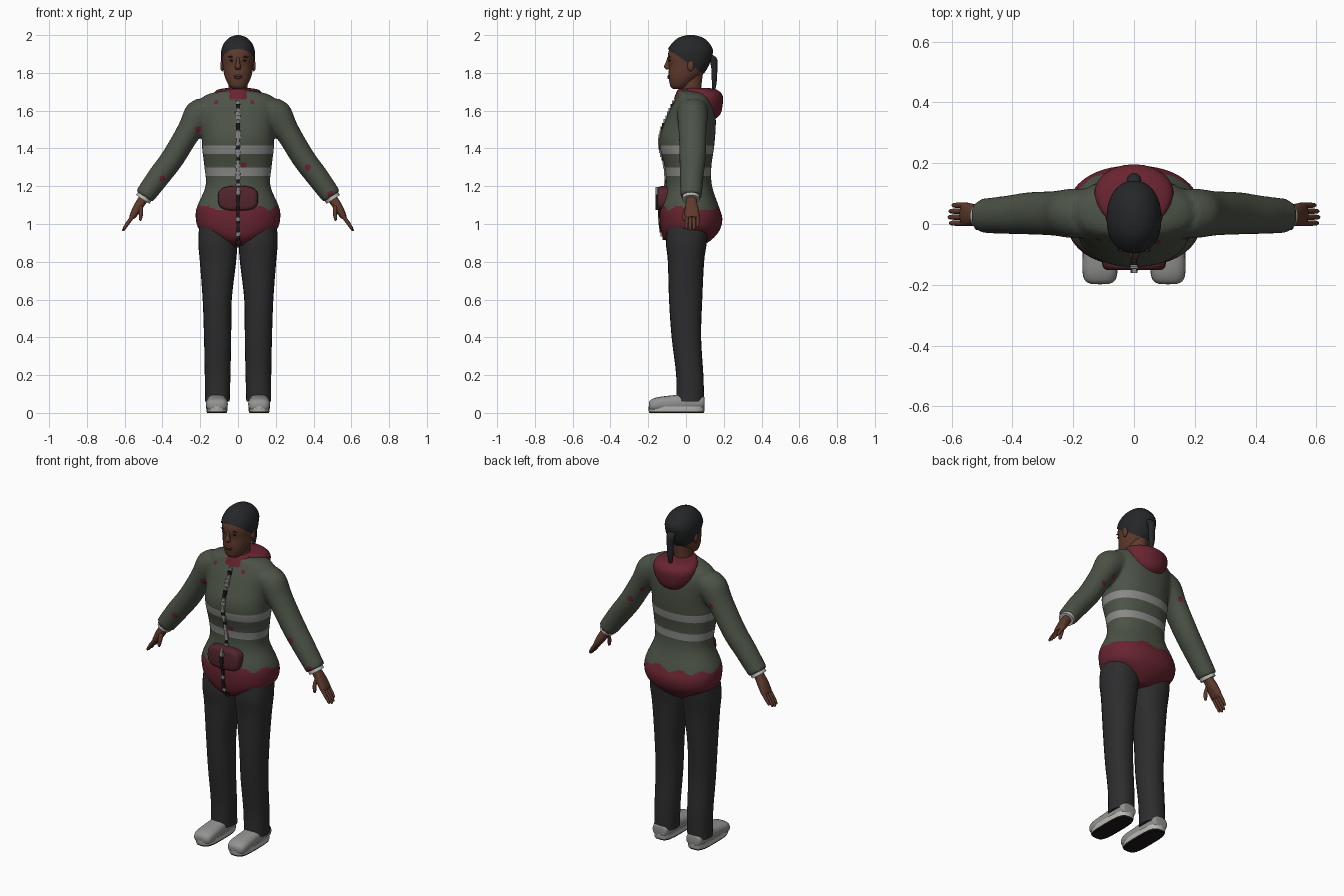
import bpy, bmesh, math, random
from mathutils import Vector
from mathutils.bvhtree import BVHTree

random.seed(4)
X, Y, Z = Vector((1, 0, 0)), Vector((0, 1, 0)), Vector((0, 0, 1))
ARM_U = Vector((0.83, 0, 0.56))


def mat(name, r, g, b):
    m = bpy.data.materials.new(name)
    m.diffuse_color = (r, g, b, 1)
    return m


GREEN = mat("jacket green", 0.072, 0.086, 0.062)
RED = mat("lining red", 0.14, 0.018, 0.03)
POUCH = mat("pouch dark red", 0.085, 0.019, 0.026)
STRIPE = mat("reflective grey", 0.25, 0.25, 0.24)
BLACK = mat("trouser black", 0.026, 0.026, 0.028)
HAIR = mat("hair black", 0.019, 0.02, 0.022)
SKIN = mat("skin brown", 0.115, 0.043, 0.026)
SHOE = mat("shoe grey", 0.29, 0.29, 0.285)
SOLE = mat("sole white", 0.5, 0.5, 0.47)
DARK = mat("feature dark", 0.012, 0.009, 0.009)


def add_loft(bm, rings, u=X, v=Y, power=2.0, seg=24, sub=4, mirror=False):
    """Closed skin through rings (x, y, z, radius_u, radius_v), smoothly interpolated."""
    pts = []
    n = len(rings)
    for i in range(n - 1):
        p0, p1, p2, p3 = (rings[min(max(i + k, 0), n - 1)] for k in (-1, 0, 1, 2))
        for s in range(sub):
            t = s / sub
            pts.append([0.5 * (2 * b + (c - a) * t + (2 * a - 5 * b + 4 * c - d) * t * t
                        + (3 * b - a - 3 * c + d) * t ** 3) for a, b, c, d in zip(p0, p1, p2, p3)])
    pts.append(rings[-1])
    for side in ((1, -1) if mirror else (1,)):
        loops = []
        for x, y, z, ra, rb in pts:
            loop = []
            for k in range(seg):
                a = 2 * math.pi * k / seg
                c, s = math.cos(a), math.sin(a)
                q = Vector((x, y, z)) + u * ra * math.copysign(abs(c) ** (2 / power), c) \
                    + v * rb * math.copysign(abs(s) ** (2 / power), s)
                loop.append(bm.verts.new((q.x * side, q.y, q.z)))
            loops.append(loop)
        for l0, l1 in zip(loops, loops[1:]):
            for k in range(seg):
                j = (k + 1) % seg
                bm.faces.new((l0[k], l0[j], l1[j], l1[k]))
        bm.faces.new(loops[0])
        bm.faces.new(loops[-1])


def finish(bm, name, mats, rule=None, angle=50):
    bmesh.ops.recalc_face_normals(bm, faces=bm.faces[:])
    for f in bm.faces:
        if rule:
            f.material_index = rule(f)
    me = bpy.data.meshes.new(name)
    bm.to_mesh(me)
    bm.free()
    for m in mats:
        me.materials.append(m)
    ob = bpy.data.objects.new(name, me)
    bpy.context.collection.objects.link(ob)
    bpy.ops.object.select_all(action='DESELECT')
    ob.select_set(True)
    bpy.context.view_layer.objects.active = ob
    bpy.ops.object.shade_smooth_by_angle(angle=math.radians(angle))
    return ob


def loft(name, rings, mats, rule=None, **kw):
    bm = bmesh.new()
    add_loft(bm, rings, **kw)
    return finish(bm, name, mats, rule)


def body(table):
    """Turn (z, half width, front y, back y) rows into rings."""
    return [(0, (f + b) / 2, z, w, (b - f) / 2) for z, w, f, b in table]


# jacket: torso and sleeves fused into one skin
bm = bmesh.new()
add_loft(bm, body([
    (0.885, 0.06, -0.07, 0.09), (0.92, 0.13, -0.115, 0.14), (0.97, 0.205, -0.133, 0.18),
    (1.03, 0.224, -0.14, 0.193), (1.09, 0.218, -0.136, 0.175), (1.2, 0.172, -0.108, 0.138),
    (1.3, 0.178, -0.112, 0.134), (1.4, 0.19, -0.138, 0.148), (1.47, 0.19, -0.138, 0.155),
    (1.55, 0.195, -0.108, 0.158), (1.62, 0.205, -0.078, 0.15), (1.665, 0.195, -0.055, 0.13),
    (1.69, 0.15, -0.045, 0.115), (1.705, 0.08, -0.04, 0.09)]), power=2.25, seg=40)
add_loft(bm, [(0.14, 0.035, 1.615, 0.09, 0.08), (0.2, 0.035, 1.575, 0.088, 0.082),
              (0.26, 0.035, 1.49, 0.066, 0.074), (0.345, 0.035, 1.35, 0.062, 0.07),
              (0.42, 0.03, 1.25, 0.06, 0.063), (0.497, 0.027, 1.145, 0.053, 0.057)],
         u=ARM_U, mirror=True)
jacket = finish(bm, "jacket", [GREEN])
rm = jacket.modifiers.new("fuse", 'REMESH')
rm.mode = 'VOXEL'
rm.voxel_size = 0.01
sm = jacket.modifiers.new("soften", 'SMOOTH')
sm.factor, sm.iterations = 0.5, 5
bm = bmesh.new()
bm.from_object(jacket, bpy.context.evaluated_depsgraph_get())
bpy.data.objects.remove(jacket)
for z in (1.255, 1.298, 1.37, 1.415):
    bmesh.ops.bisect_plane(bm, geom=bm.verts[:] + bm.edges[:] + bm.faces[:],
                           plane_co=(0, 0, z), plane_no=Z)
specks = [Vector(p) for p in ((-0.21, -0.03, 1.5), (0.22, 0.1, 1.47), (-0.4, -0.03, 1.24),
          (0.37, -0.03, 1.3), (0.49, -0.02, 1.16), (-0.12, -0.06, 1.65), (0.08, -0.07, 1.65),
          (0.03, -0.12, 1.31), (-0.24, 0.1, 1.5), (0.3, 0.1, 1.4))]


def jacket_color(f):
    c = f.calc_center_median()
    if abs(c.x) < 0.3 and c.z < 1.085 + 0.012 * math.sin(c.x * 45 + c.y * 30):
        return 1
    if abs(c.x) < 0.215 and (1.255 < c.z < 1.298 or 1.37 < c.z < 1.415):
        return 2
    return 1 if any((c - s).length < 0.018 for s in specks) else 0


jacket_tree = BVHTree.FromBMesh(bm)
finish(bm, "jacket", [GREEN, RED, STRIPE], jacket_color)


def front_y(tree, x, z):
    hit = tree.ray_cast(Vector((x, -1, z)), Y)[0]
    return hit.y if hit else -0.08


# hood folded on the back, collar, front pouch
loft("hood", [(0, 0.115, 1.55, 0.04, 0.03), (0, 0.115, 1.58, 0.085, 0.066),
              (0, 0.112, 1.63, 0.12, 0.082), (0, 0.1, 1.68, 0.13, 0.094),
              (0, 0.075, 1.71, 0.11, 0.09), (0, 0.06, 1.72, 0.06, 0.06)], [RED])
loft("collar", [(0, 0.02, 1.66, 0.1, 0.085), (0, 0.02, 1.7, 0.078, 0.07),
                (0, 0.02, 1.714, 0.066, 0.06)], [RED])
loft("pouch", [(0, -0.152, 1.135, 0.085, 0.045), (0, -0.145, 1.135, 0.1, 0.06),
               (0, -0.12, 1.135, 0.106, 0.066), (0, -0.05, 1.135, 0.106, 0.066)],
     [POUCH], u=X, v=Z, power=3.2)

# zip: a run of small uneven plates down the front
bm = bmesh.new()
for i in range(39):
    z = 0.885 + i * 0.02
    y = front_y(jacket_tree, 0, z)
    if 1.075 < z < 1.195:
        y = -0.153
    w = random.uniform(0.007, 0.013)
    cube = bmesh.ops.create_cube(bm, size=1)["verts"]
    for v in cube:
        v.co = Vector((v.co.x * w * 2 + random.uniform(-0.003, 0.003), y + v.co.y * 0.016, z + v.co.z * 0.02))
    dark = random.random() < (0.3 if z > 1.2 else 0.75)
    for f in {f for v in cube for f in v.link_faces}:
        f.material_index = int(dark)
finish(bm, "zip", [STRIPE, DARK])

# trousers
loft("trouser_legs", [(0.105, 0.012, 1.0, 0.1, 0.11), (0.107, 0.002, 0.9, 0.103, 0.108),
                      (0.106, 0.0, 0.8, 0.096, 0.096), (0.11, -0.002, 0.6, 0.077, 0.088),
                      (0.108, 0.002, 0.4, 0.072, 0.078), (0.108, 0.02, 0.2, 0.068, 0.072),
                      (0.11, 0.022, 0.06, 0.066, 0.074)], [BLACK], power=2.2, mirror=True)

# shoes
loft("shoe_uppers", [(0.112, 0.098, 0.055, 0.03, 0.025), (0.112, 0.085, 0.055, 0.048, 0.035),
                     (0.112, 0.0, 0.055, 0.052, 0.045), (0.112, -0.08, 0.05, 0.056, 0.042),
                     (0.112, -0.15, 0.045, 0.058, 0.038), (0.112, -0.185, 0.04, 0.05, 0.03),
                     (0.112, -0.197, 0.04, 0.03, 0.016)], [SHOE], u=X, v=Z, power=2.6, mirror=True)
loft("shoe_soles", [(0.112, -0.05, 0.0, 0.052, 0.143), (0.112, -0.05, 0.008, 0.055, 0.147),
                    (0.112, -0.05, 0.035, 0.057, 0.149)], [SOLE, DARK],
     rule=lambda f: int(f.calc_center_median().z < 0.007), power=3.5, sub=1, mirror=True)

# inner cuffs and hands
loft("inner_cuffs", [(0.48, 0.027, 1.165, 0.043, 0.046), (0.505, 0.027, 1.13, 0.042, 0.046)],
     [SOLE], u=ARM_U, mirror=True)
bm = bmesh.new()
add_loft(bm, [(0.48, 0.028, 1.16, 0.026, 0.03), (0.51, 0.028, 1.12, 0.025, 0.029),
              (0.532, 0.03, 1.085, 0.024, 0.036), (0.556, 0.032, 1.045, 0.018, 0.039),
              (0.564, 0.032, 1.032, 0.012, 0.035)], u=ARM_U, power=2.5, mirror=True)
for i in range(4):
    y, r = 0.003 + i * 0.0195, (0.93, 1.0, 0.95, 0.78)[i]
    add_loft(bm, [(0.55, y, 1.05, 0.011, 0.01), (0.55 + 0.035 * r, y, 1.05 - 0.047 * r, 0.01, 0.0095),
                  (0.55 + 0.056 * r, y, 1.05 - 0.08 * r, 0.007, 0.007),
                  (0.55 + 0.06 * r, y, 1.05 - 0.086 * r, 0.003, 0.003)],
             u=ARM_U, seg=10, sub=2, mirror=True)
add_loft(bm, [(0.515, 0.012, 1.1, 0.014, 0.014), (0.513, -0.004, 1.065, 0.013, 0.013),
              (0.517, -0.01, 1.03, 0.01, 0.01), (0.52, -0.01, 1.018, 0.004, 0.004)],
         u=ARM_U, seg=10, mirror=True)
finish(bm, "hands", [SKIN])

# neck and head
loft("neck", [(0, 0.03, 1.66, 0.06, 0.06), (0, 0.028, 1.71, 0.05, 0.052),
              (0, 0.03, 1.8, 0.052, 0.06)], [SKIN])
HEAD = body([(1.716, 0.028, -0.07, -0.015), (1.73, 0.046, -0.083, 0.015), (1.765, 0.065, -0.09, 0.055),
             (1.8, 0.075, -0.092, 0.09), (1.84, 0.081, -0.09, 0.115), (1.88, 0.085, -0.096, 0.13),
             (1.92, 0.083, -0.09, 0.135), (1.955, 0.068, -0.066, 0.115),
             (1.98, 0.043, -0.035, 0.085), (1.992, 0.012, 0.005, 0.045)])
bm = bmesh.new()
add_loft(bm, HEAD, power=2.15, seg=32)
head_tree = BVHTree.FromBMesh(bm)
finish(bm, "head", [SKIN])

# hair cap, trimmed along a hairline that drops to the nape
bm = bmesh.new()
add_loft(bm, HEAD, power=2.15, seg=32)
for v in bm.verts:
    v.co = Vector((0, 0.02, 1.87)) + (v.co - Vector((0, 0.02, 1.87))) * 1.06
bmesh.ops.bisect_plane(bm, geom=bm.verts[:] + bm.edges[:] + bm.faces[:], plane_co=(0, -0.09, 1.922),
                       plane_no=(0, 0.62, 0.9), clear_inner=True)
finish(bm, "hair_cap", [HAIR])
loft("ponytail", [(0, 0.11, 1.9, 0.02, 0.02), (0, 0.143, 1.875, 0.024, 0.022),
                  (0, 0.15, 1.82, 0.02, 0.016), (0, 0.15, 1.76, 0.018, 0.014),
                  (0, 0.147, 1.71, 0.009, 0.008)], [HAIR], seg=14)


# face: nose, ears, eyes, brows, lips
def blobs(name, items, m):
    bm = bmesh.new()
    for loc, size in items:
        vs = bmesh.ops.create_uvsphere(bm, u_segments=14, v_segments=8, radius=1)["verts"]
        for v in vs:
            v.co = Vector([l + c * s for l, c, s in zip(loc, v.co, size)])
    return finish(bm, name, [m])


def on_face(x, z):
    return (x, front_y(head_tree, x, z), z)


loft("nose", [(0, -0.088, 1.885, 0.008, 0.01), (0, -0.094, 1.855, 0.01, 0.014),
              (0, -0.098, 1.832, 0.016, 0.019), (0, -0.092, 1.818, 0.012, 0.012)], [SKIN], seg=14)
blobs("ears", [((s * 0.084, 0.025, 1.838), (0.01, 0.018, 0.03)) for s in (1, -1)], SKIN)
blobs("eyes", [(on_face(s * 0.034, 1.866), (0.013, 0.004, 0.005)) for s in (1, -1)], DARK)
blobs("brows", [(on_face(s * 0.036, 1.885), (0.02, 0.004, 0.0035)) for s in (1, -1)], HAIR)
blobs("lips", [(on_face(0, 1.783), (0.025, 0.007, 0.006)), (on_face(0, 1.774), (0.022, 0.008, 0.006))], SKIN)
blobs("mouth_line", [(on_face(0, 1.7785), (0.022, 0.0085, 0.0015))], DARK)
